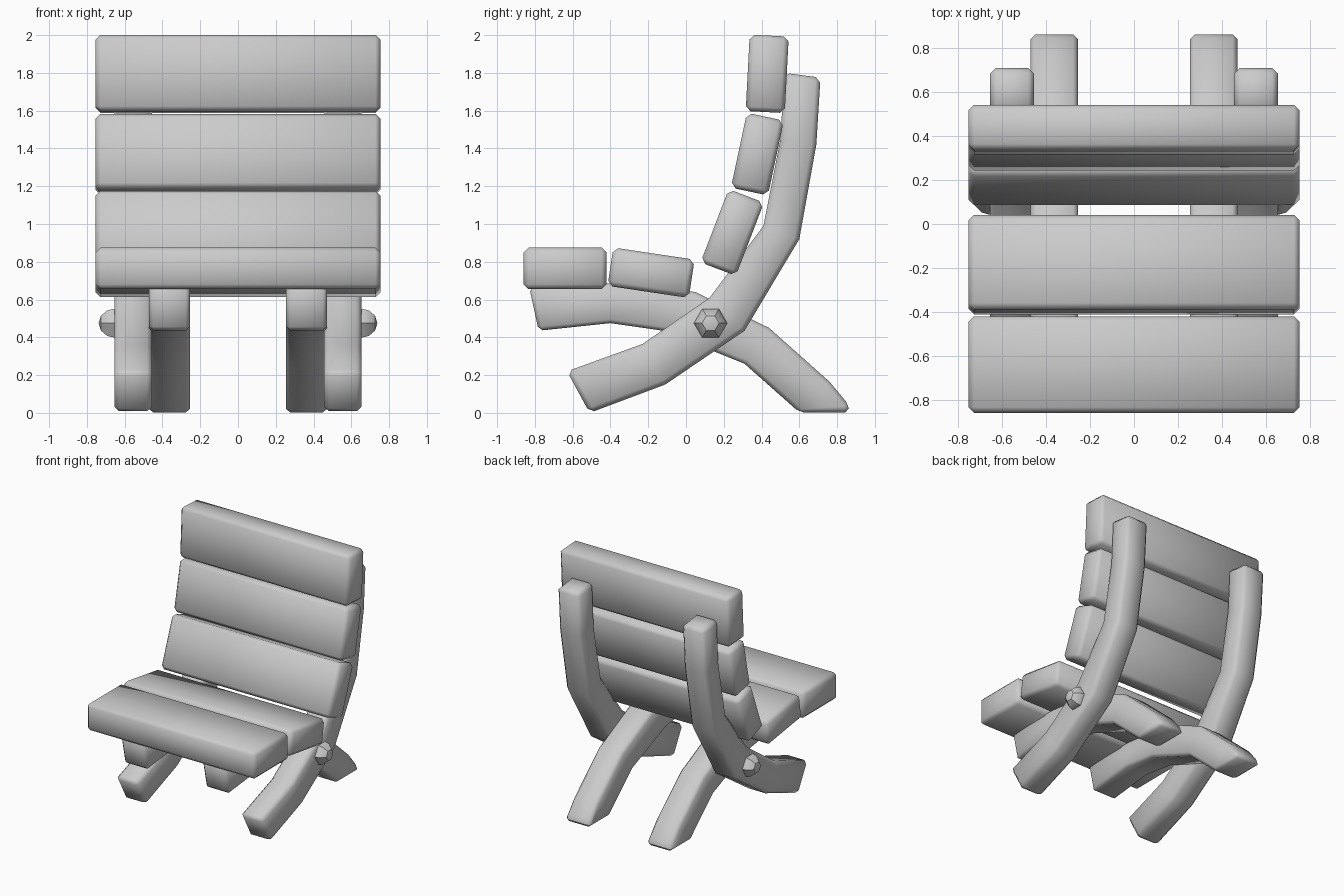
import bpy, bmesh, math

if "Cube" in bpy.data.objects:
    bpy.data.objects.remove(bpy.data.objects["Cube"])

def finish(ob, bevel=0.026):
    # chamfer sharp edges, smooth the gentle bends
    m = ob.modifiers.new("chamfer", 'BEVEL')
    m.width, m.segments = bevel, 1
    m.limit_method, m.angle_limit = 'ANGLE', math.radians(32)
    bpy.ops.object.select_all(action='DESELECT')
    ob.select_set(True)
    bpy.context.view_layer.objects.active = ob
    bpy.ops.object.modifier_apply(modifier=m.name)
    bpy.ops.object.shade_smooth_by_angle(angle=math.radians(50))

def slat(name, y, z, depth, height, lean):
    bpy.ops.mesh.primitive_cube_add(size=1, location=(0, y, z), rotation=(math.radians(lean), 0, 0))
    ob = bpy.context.object
    ob.name = name
    ob.scale = (1.508, depth, height)
    bpy.ops.object.transform_apply(location=False, rotation=False, scale=True)
    finish(ob)

def leg(name, lower, upper, x0, x1):
    # lower and upper edges run in parallel, one quad section per pair
    bm = bmesh.new()
    rings = []
    for a, b in zip(lower, upper):
        rings.append([bm.verts.new((x, *p)) for x, p in ((x0, a), (x1, a), (x1, b), (x0, b))])
    for r, s in zip(rings, rings[1:]):
        for i in range(4):
            j = (i + 1) % 4
            bm.faces.new((r[i], r[j], s[j], s[i]))
    bm.faces.new(rings[0])
    bm.faces.new(rings[-1])
    bmesh.ops.recalc_face_normals(bm, faces=bm.faces)
    me = bpy.data.meshes.new(name)
    bm.to_mesh(me)
    bm.free()
    ob = bpy.data.objects.new(name, me)
    bpy.context.collection.objects.link(ob)
    finish(ob)

# seat and backrest boards
slat("seat_front_board", -0.64, 0.765, 0.44, 0.22, 0)
slat("seat_rear_board", -0.185, 0.742, 0.435, 0.205, -8.5)
slat("back_lower_board", 0.245, 0.955, 0.20, 0.415, -21)
slat("back_middle_board", 0.378, 1.37, 0.20, 0.405, -12)
slat("back_upper_board", 0.43, 1.795, 0.207, 0.405, -3)

# outer curved legs carry the back, inner curved legs carry the seat
outer_low = [(-0.51, 0.0), (-0.11, 0.15), (0.31, 0.435), (0.60, 0.92), (0.69, 1.42), (0.712, 1.775)]
outer_up = [(-0.63, 0.22), (-0.23, 0.365), (0.125, 0.61), (0.41, 0.99), (0.50, 1.45), (0.52, 1.80)]
inner_low = [(-0.78, 0.435), (-0.40, 0.475), (-0.12, 0.435), (0.31, 0.26), (0.60, 0.003), (0.865, 0.003)]
inner_up = [(-0.83, 0.665), (-0.40, 0.685), (0.05, 0.64), (0.44, 0.45), (0.76, 0.165), (0.86, 0.045)]
for side, s in (("left", -1), ("right", 1)):
    leg(side + "_back_leg", outer_low, outer_up, s * 0.455, s * 0.655)
    leg(side + "_seat_leg", inner_low, inner_up, s * 0.255, s * 0.47)
    # pivot bolt
    bpy.ops.mesh.primitive_uv_sphere_add(segments=6, ring_count=6, radius=0.09,
                                         location=(s * 0.648, 0.13, 0.475), rotation=(0, math.pi / 2, 0))
    bpy.context.object.name = side + "_bolt"
    bpy.ops.object.shade_smooth_by_angle(angle=math.radians(30))
